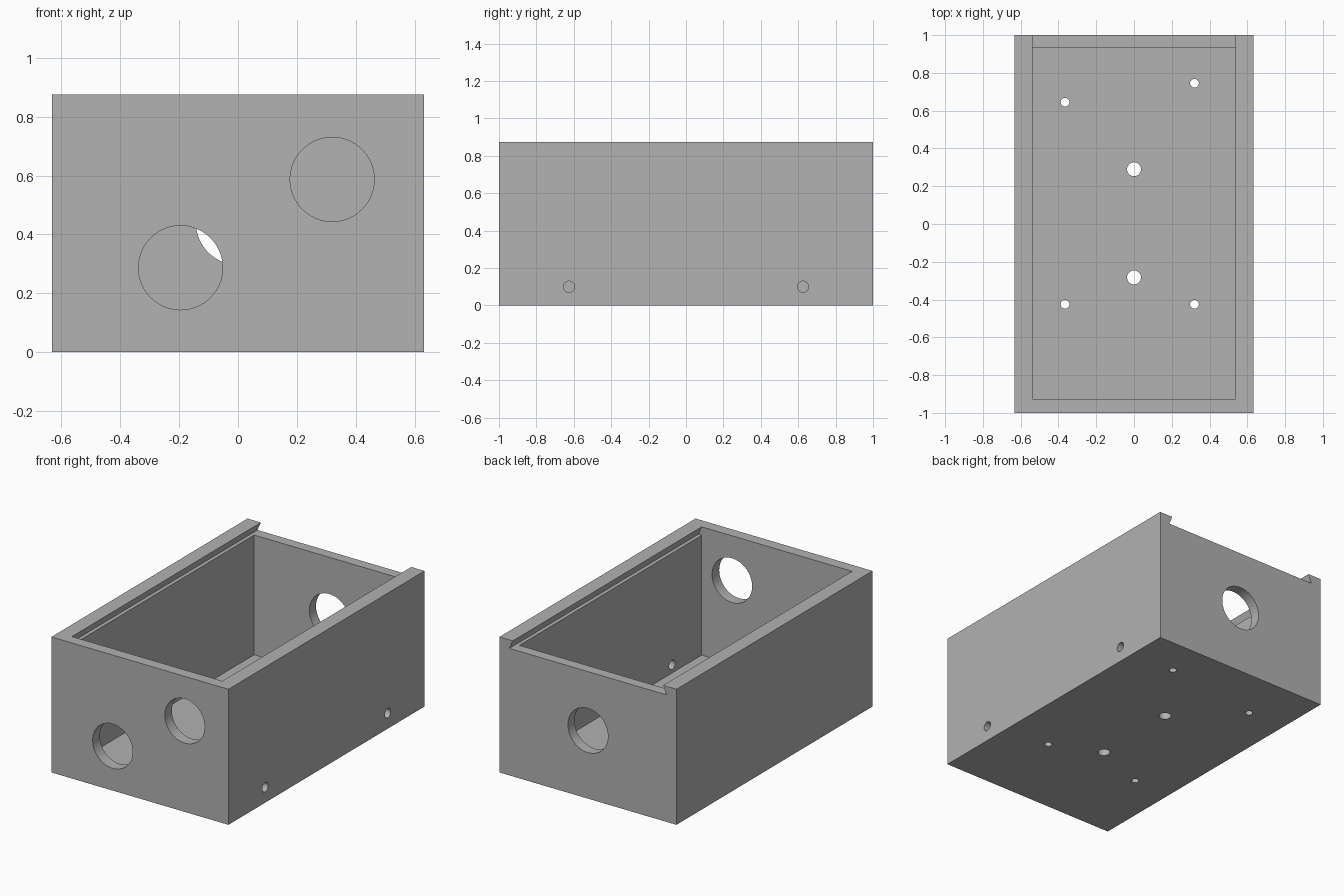
import bpy
import math
from mathutils import Vector

if "Cube" in bpy.data.objects:
    bpy.data.objects.remove(bpy.data.objects["Cube"], do_unlink=True)

# Overall sizes
HX, HY, H = 0.632, 1.0, 0.875        # half width, half length, height
IX, FRONT, BACK = 0.537, -0.927, 0.932  # inside of the walls
FLOOR, SLOT_Z, SLOT_X = 0.047, 0.82, 0.561

grey = bpy.data.materials.new("plain_grey")
grey.use_nodes = True
grey.diffuse_color = (0.445, 0.445, 0.445, 1)
grey.node_tree.nodes["Principled BSDF"].inputs["Base Color"].default_value = grey.diffuse_color


def prism(name, profile, y0, y1):
    """Extrude an x-z profile from y0 to y1."""
    n = len(profile)
    verts = [(x, y, z) for y in (y0, y1) for x, z in profile]
    faces = [tuple(range(n)), tuple(reversed(range(n, 2 * n)))]
    faces += [(i, i + n, (i + 1) % n + n, (i + 1) % n) for i in range(n)]
    mesh = bpy.data.meshes.new(name)
    mesh.from_pydata(verts, [], faces)
    mesh.materials.append(grey)
    obj = bpy.data.objects.new(name, mesh)
    bpy.context.collection.objects.link(obj)
    return obj


def block(name, hx, y0, y1, z0, z1):
    return prism(name, [(-hx, z0), (hx, z0), (hx, z1), (-hx, z1)], y0, y1)


def cut(body, cutter):
    """Subtract the cutter from the body and remove it."""
    cutter.hide_render = True
    bpy.context.view_layer.objects.active = body
    mod = body.modifiers.new("cut", "BOOLEAN")
    mod.operation, mod.solver, mod.object = "DIFFERENCE", "EXACT", cutter
    bpy.ops.object.modifier_apply(modifier=mod.name)
    bpy.data.objects.remove(cutter, do_unlink=True)


def drill(body, centre, radius, axis, depth=0.3):
    """Cut a round hole along the given axis."""
    turn = Vector(axis).to_track_quat("Z", "Y").to_euler()
    bpy.ops.mesh.primitive_cylinder_add(vertices=64, radius=radius, depth=depth,
                                        location=centre, rotation=turn)
    tool = bpy.context.object
    tool.data.materials.append(grey)
    cut(body, tool)


# Open box
box = block("enclosure_body", HX, -HY, HY, 0, H)
cut(box, block("cavity_cutter", IX, FRONT, BACK, FLOOR, SLOT_Z + 0.02))

# Dovetail groove for a sliding lid, open at the back
slope = (SLOT_X - IX) / (H - SLOT_Z)
top_z = H + 0.03
top_x = IX - 0.03 * slope
cut(box, prism("lid_slot_cutter", [(-SLOT_X, SLOT_Z), (SLOT_X, SLOT_Z),
                                   (top_x, top_z), (-top_x, top_z)], FRONT, HY + 0.1))

# Cable holes in the front and back walls
for x, y, z in [(-0.195, -HY, 0.287), (0.32, -HY, 0.587), (0, HY, 0.44)]:
    drill(box, (x, y, z), 0.143, (0, 1, 0))

# Small screw holes in one side wall
for y in (-0.625, 0.625):
    drill(box, (HX, y, 0.1), 0.03, (1, 0, 0))

# Mounting holes in the floor
for x, y, r in [(0, 0.29, 0.037), (0, -0.283, 0.037),
                (-0.365, 0.645, 0.023), (0.32, 0.745, 0.023),
                (-0.365, -0.425, 0.023), (0.32, -0.425, 0.023)]:
    drill(box, (x, y, 0), r, (0, 0, 1))

# Smooth hole walls, sharp edges elsewhere
bpy.ops.object.select_all(action="DESELECT")
box.select_set(True)
bpy.context.view_layer.objects.active = box
bpy.ops.object.shade_smooth_by_angle(angle=math.radians(30))
